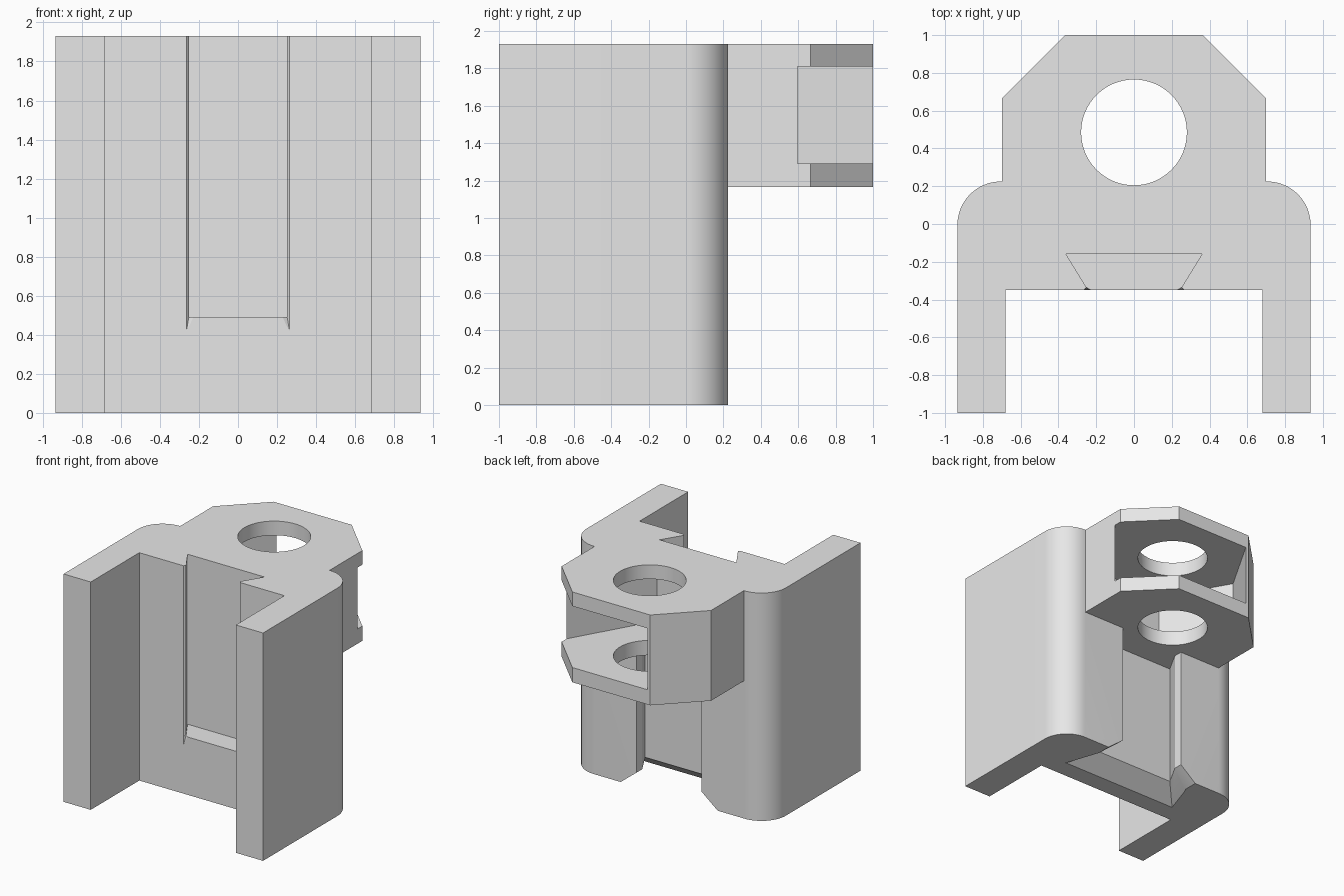
import bpy, bmesh
from math import sin, cos, radians, pi

cube = bpy.data.objects.get("Cube")
if cube:
    bpy.data.objects.remove(cube, do_unlink=True)

TOP, SHELF = 1.93, 1.165      # full height, underside of the rear bracket
HOLE_Y = 0.485                # centre line of the bracket bore

mat = bpy.data.materials.new("light grey plastic")
mat.use_nodes = True
grey = (0.8, 0.8, 0.8, 1)
mat.diffuse_color = grey
mat.node_tree.nodes["Principled BSDF"].inputs["Base Color"].default_value = grey


def loft(name, sections):
    """Solid through matching outlines, given as (outline, z) from low to high."""
    bm = bmesh.new()
    rings = [[bm.verts.new((x, y, z)) for x, y in pts] for pts, z in sections]
    n = len(rings[0])
    for a, b in zip(rings, rings[1:]):
        for i in range(n):
            j = (i + 1) % n
            bm.faces.new((a[i], a[j], b[j], b[i]))
    bm.faces.new(rings[0][::-1])
    bm.faces.new(rings[-1])
    bmesh.ops.recalc_face_normals(bm, faces=bm.faces)
    mesh = bpy.data.meshes.new(name)
    bm.to_mesh(mesh)
    bm.free()
    mesh.materials.append(mat)
    obj = bpy.data.objects.new(name, mesh)
    bpy.context.collection.objects.link(obj)
    return obj


def mirrored(half):
    """Close a right-hand half outline across x = 0."""
    return half + [(-x, y) for x, y in reversed(half)]


def circle(r, n, start=0.0):
    return [(r * cos(start + 2 * pi * i / n), HOLE_Y + r * sin(start + 2 * pi * i / n))
            for i in range(n)]


def combine(target, tool, operation):
    mod = target.modifiers.new(operation.lower(), "BOOLEAN")
    mod.operation, mod.solver, mod.object = operation, "EXACT", tool
    bpy.ops.object.select_all(action="DESELECT")
    bpy.context.view_layer.objects.active = target
    target.select_set(True)
    bpy.ops.object.modifier_apply(modifier=mod.name)
    bpy.data.objects.remove(tool, do_unlink=True)


# Channel body: two forward arms and a rear wall with rounded corners
corner = [(0.705 + 0.23 * cos(a), -0.005 + 0.23 * sin(a))
          for a in (radians(90 * i / 16) for i in range(17))]
body = loft("channel_bracket", [(p, z) for z in (0, TOP) for p in
            [mirrored([(0.68, -0.35), (0.68, -1), (0.935, -1)] + corner)]])


# Rear dovetail groove, flared at its lower end
def rear_outline(grow):
    return mirrored([(0.41 + grow, -0.04 - grow), (0.305 + grow, 0.15 - grow * 0.3),
                     (0.305 + grow, 0.4)])


combine(body, loft("rear_groove", [(rear_outline(0.175), -0.02), (rear_outline(0), 0.12),
                                   (rear_outline(0), 1.5)]), "DIFFERENCE")

# Rear lug with chamfered corners
lug = mirrored([(0.7, -0.11), (0.7, 0.665), (0.365, 1)])
combine(body, loft("rear_lug", [(lug, SHELF), (lug, TOP)]), "UNION")

# Vertical bore
bore = circle(0.28, 64)
combine(body, loft("bore", [(bore, 1.0), (bore, 2.1)]), "DIFFERENCE")

# Hexagonal nut pocket, drawn out diagonally so that it opens at the side
nut = circle(0.55 / cos(pi / 6), 6)
slide = (2 * cos(pi / 3), 2 * sin(pi / 3))
pocket = [(x + slide[0], y + slide[1]) if i in (0, 1, 2) else (x, y)
          for i, (x, y) in enumerate(nut)]
# keep the two walls parallel to the sliding direction
pocket = [nut[3], nut[4], nut[5]] + [(nut[k][0] + slide[0], nut[k][1] + slide[1])
                                     for k in (0, 1, 2)]
combine(body, loft("nut_pocket", [(pocket, 1.29), (pocket, 1.81)]), "DIFFERENCE")

# Front dovetail groove, open at the top, with eased mouth edges
front = mirrored([(0.36, -0.16), (0.252, -0.335), (0.265, -0.35), (0.265, -0.4)])
combine(body, loft("front_groove", [(front, 0.49), (front, 2.1)]), "DIFFERENCE")

# Small reliefs at the lower corners of the groove mouth
for s in (1, -1):
    wide = [(s * 0.266, -0.352), (s * 0.25, -0.334), (s * 0.22, -0.352)]
    tip = [(s * 0.266, -0.352), (s * 0.264, -0.349), (s * 0.262, -0.352)]
    combine(body, loft("mouth_relief", [(tip, 0.42), (wide, 0.5)]), "DIFFERENCE")

bpy.ops.object.select_all(action="DESELECT")
bpy.context.view_layer.objects.active = body
body.select_set(True)
bpy.ops.object.shade_smooth_by_angle(angle=radians(25))
